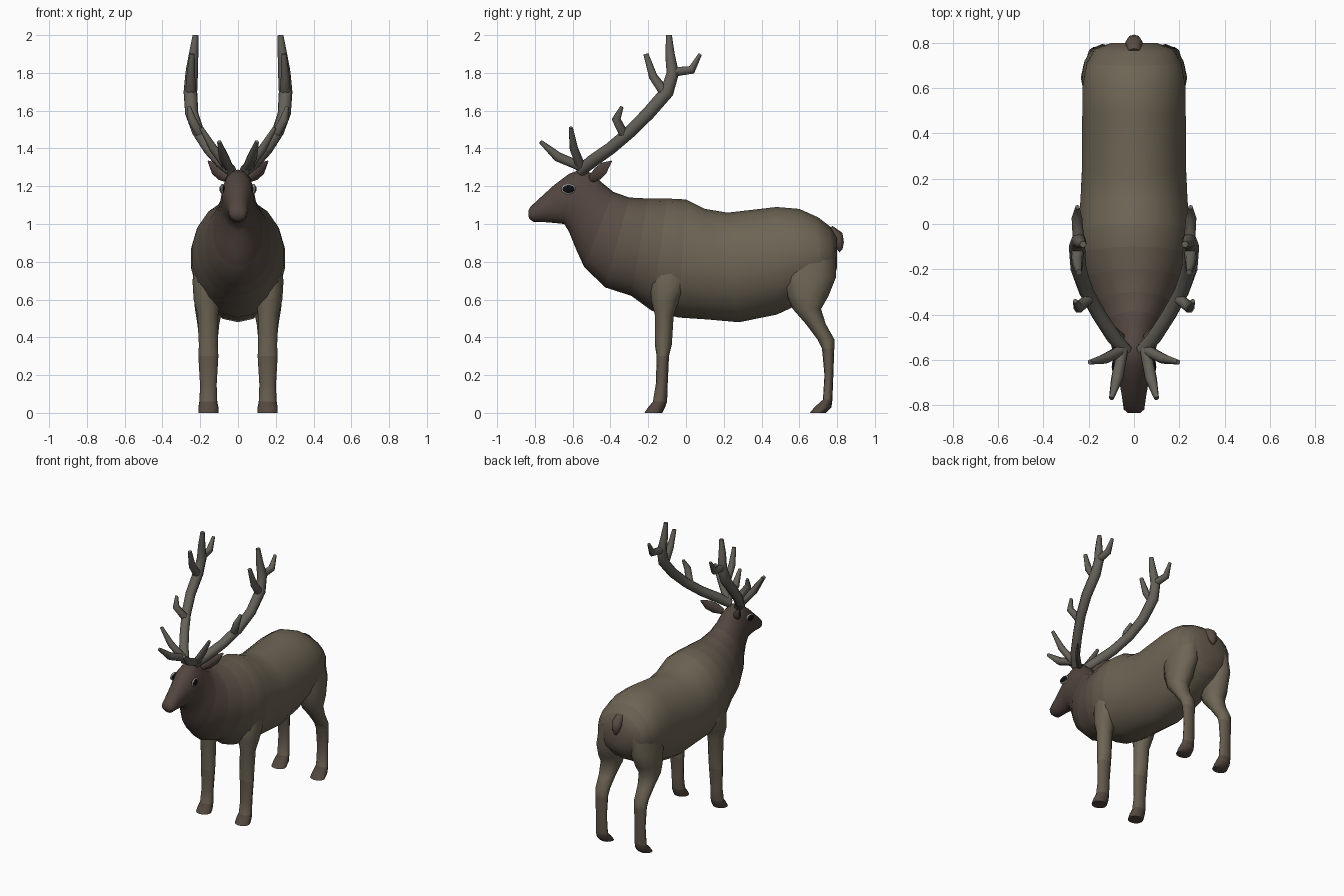
import bpy, bmesh, math
from mathutils import Vector


def material(name, rgb):
    m = bpy.data.materials.new(name)
    m.diffuse_color = (*rgb, 1)
    return m


DARK, PALE = Vector((0.085, 0.06, 0.05)), Vector((0.155, 0.13, 0.09))
SHADES = [material(f"fur_{i}", DARK.lerp(PALE, i / 5)) for i in range(6)]
ANTLER = material("antler_bone", (0.13, 0.12, 0.10))
HOOF = material("hoof_brown", (0.09, 0.065, 0.05))
BLACK = material("eye_black", (0.005, 0.005, 0.006))
RIM = material("eye_rim", (0.5, 0.48, 0.45))


def loft(name, rings, n, mats, shade=None, angle=60):
    """Skin elliptical rings (centre, half axis a, half axis b)."""
    bm = bmesh.new()
    loops = []
    for c, a, b in rings:
        loops.append([bm.verts.new(c + a * math.cos(t) + b * math.sin(t))
                      for t in (2 * math.pi * i / n for i in range(n))])
    for k in range(len(loops) - 1):
        p, q = loops[k], loops[k + 1]
        for i in range(n):
            j = (i + 1) % n
            f = bm.faces.new((p[i], p[j], q[j], q[i]))
            f.material_index = shade[k] if shade else 0
    bm.faces.new(loops[0]).material_index = shade[0] if shade else 0
    bm.faces.new(loops[-1]).material_index = shade[-1] if shade else 0
    bmesh.ops.recalc_face_normals(bm, faces=bm.faces)
    me = bpy.data.meshes.new(name)
    bm.to_mesh(me)
    bm.free()
    for m in mats:
        me.materials.append(m)
    ob = bpy.data.objects.new(name, me)
    bpy.context.collection.objects.link(ob)
    smooth(ob, angle)
    return ob


def smooth(ob, angle=60):
    bpy.ops.object.select_all(action='DESELECT')
    ob.select_set(True)
    bpy.context.view_layer.objects.active = ob
    bpy.ops.object.shade_smooth_by_angle(angle=math.radians(angle))


def tube(name, pts, mat, s, n=7):
    """Tapered tube along (x, y, z, radius) points, mirrored by s."""
    ps = [Vector((s * p[0], p[1], p[2])) for p in pts]
    rings = []
    for i, p in enumerate(ps):
        d = (ps[min(i + 1, len(ps) - 1)] - ps[max(i - 1, 0)]).normalized()
        u = d.cross(Vector((1, 0, 0))).normalized()
        rings.append((p, u * pts[i][3], d.cross(u) * pts[i][3]))
    return loft(name, rings, n, [mat])


# Head, neck and torso: top y, top z, bottom y, bottom z, half width
BODY = [
    (-.835, 1.07, -.832, 1.03, .028), (-.825, 1.09, -.81, 1.012, .046),
    (-.76, 1.15, -.75, 1.01, .055), (-.70, 1.205, -.69, 1.005, .066),
    (-.62, 1.265, -.645, 1.0, .086), (-.56, 1.288, -.62, .96, .09),
    (-.50, 1.27, -.60, .91, .095), (-.44, 1.215, -.575, .85, .108),
    (-.385, 1.17, -.54, .775, .135), (-.30, 1.14, -.43, .665, .175),
    (-.20, 1.135, -.29, .62, .215), (-.10, 1.135, -.18, .54, .245),
    (0, 1.13, -.04, .505, .252), (.10, 1.08, .11, .495, .24),
    (.22, 1.06, .28, .48, .233), (.48, 1.09, .48, .52, .232),
    (.60, 1.08, .62, .585, .23), (.70, 1.035, .72, .64, .212),
    (.765, .985, .78, .70, .175), (.80, .93, .80, .77, .10)]
rings = []
for ty, tz, by, bz, w in BODY:
    top, bot = Vector((0, ty, tz)), Vector((0, by, bz))
    rings.append(((top + bot) / 2, (top - bot) / 2, Vector((w, 0, 0))))
shade = [0] * 7 + [0, 1, 2, 3, 4] + [5] * 5 + [4, 3]
loft("head_neck_and_torso", rings, 18, SHADES, shade)

# Tail
loft("tail", [(Vector((0, y, z)), Vector((0, a, a)), Vector((w, 0, 0)))
              for y, z, a, w in ((.755, .97, .02, .03), (.80, .925, .028, .04),
                                 (.818, .885, .018, .028), (.82, .857, .008, .01))],
     8, [SHADES[1]])

# Legs: z, front y, back y, centre x, half width
FRONT = [(.88, -.17, .03, .14, .07), (.70, -.19, .02, .165, .076),
         (.60, -.185, -.035, .165, .07), (.52, -.165, -.065, .16, .055),
         (.36, -.165, -.075, .157, .05), (.30, -.155, -.09, .157, .053),
         (.15, -.16, -.097, .157, .044), (.06, -.175, -.1, .157, .047),
         (.03, -.20, -.11, .157, .053), (0, -.22, -.125, .157, .053)]
HIND = [(.88, .53, .79, .12, .08), (.72, .50, .795, .14, .09),
        (.62, .535, .755, .15, .085), (.55, .565, .715, .155, .073),
        (.47, .635, .74, .157, .058), (.39, .695, .785, .157, .05),
        (.34, .72, .785, .157, .047), (.20, .733, .78, .157, .042),
        (.07, .725, .775, .157, .046), (.03, .68, .77, .157, .053),
        (0, .655, .74, .157, .053)]

# Antler beam and tines: x, y, z, radius
BEAM = [(.035, -.56, 1.28, .03), (.09, -.50, 1.33, .034), (.155, -.40, 1.40, .033),
        (.21, -.30, 1.485, .033), (.245, -.20, 1.585, .035), (.252, -.10, 1.70, .036),
        (.245, -.07, 1.80, .033), (.235, -.085, 1.90, .025), (.225, -.09, 2.0, .015)]
TINES = {
    "brow_tine": [(.05, -.55, 1.30, .026), (.075, -.68, 1.355, .027), (.10, -.77, 1.435, .011)],
    "bez_tine": [(.06, -.56, 1.31, .026), (.13, -.595, 1.40, .023), (.195, -.61, 1.51, .011)],
    "middle_tine": [(.20, -.33, 1.475, .026), (.245, -.37, 1.555, .024), (.26, -.34, 1.62, .010)],
    "upper_front_tine": [(.25, -.11, 1.69, .03), (.25, -.175, 1.78, .024), (.243, -.213, 1.90, .014)],
    "upper_back_tine": [(.245, -.075, 1.805, .026), (.252, .03, 1.817, .024), (.25, .075, 1.90, .010)]}

for side, s in (("left", 1), ("right", -1)):
    for kind, table in (("front", FRONT), ("hind", HIND)):
        lr = [(Vector((s * x, (f + b) / 2, z)), Vector((0, (b - f) / 2, 0)), Vector((w, 0, 0)))
              for z, f, b, x, w in table]
        n = len(table) - 1
        loft(f"{side}_{kind}_leg", lr, 12, [SHADES[5], SHADES[3], HOOF],
             [0] * (n - 4) + [1] * 2 + [2] * 2)

    tube(f"{side}_antler_beam", BEAM, ANTLER, s, 8)
    for tine, pts in TINES.items():
        tube(f"{side}_{tine}", pts, ANTLER, s)

    # Ear: flattened leaf shape
    ear = []
    for x, y, z, w, t in ((.055, -.50, 1.24, .022, .018), (.09, -.47, 1.265, .036, .018),
                          (.125, -.435, 1.295, .034, .014), (.158, -.395, 1.332, .004, .003)):
        ear.append((Vector((s * x, y, z)), Vector((s * .35, .35, -.87)) * w,
                    Vector((s * .7, -.7, 0)) * t))
    loft(f"{side}_ear", ear, 8, [SHADES[0]])

    # Eye with a thin pale rim
    for part, size, off, mat in (("eye_rim", (.010, .039, .028), .083, RIM),
                                 ("eye", (.015, .035, .024), .083, BLACK)):
        bpy.ops.mesh.primitive_uv_sphere_add(segments=16, ring_count=8, radius=1,
                                             location=(s * off, -.622, 1.185))
        ob = bpy.context.object
        ob.name = f"{side}_{part}"
        ob.scale = size
        ob.rotation_euler = (0, 0, s * .12)
        ob.data.materials.append(mat)
        smooth(ob)
